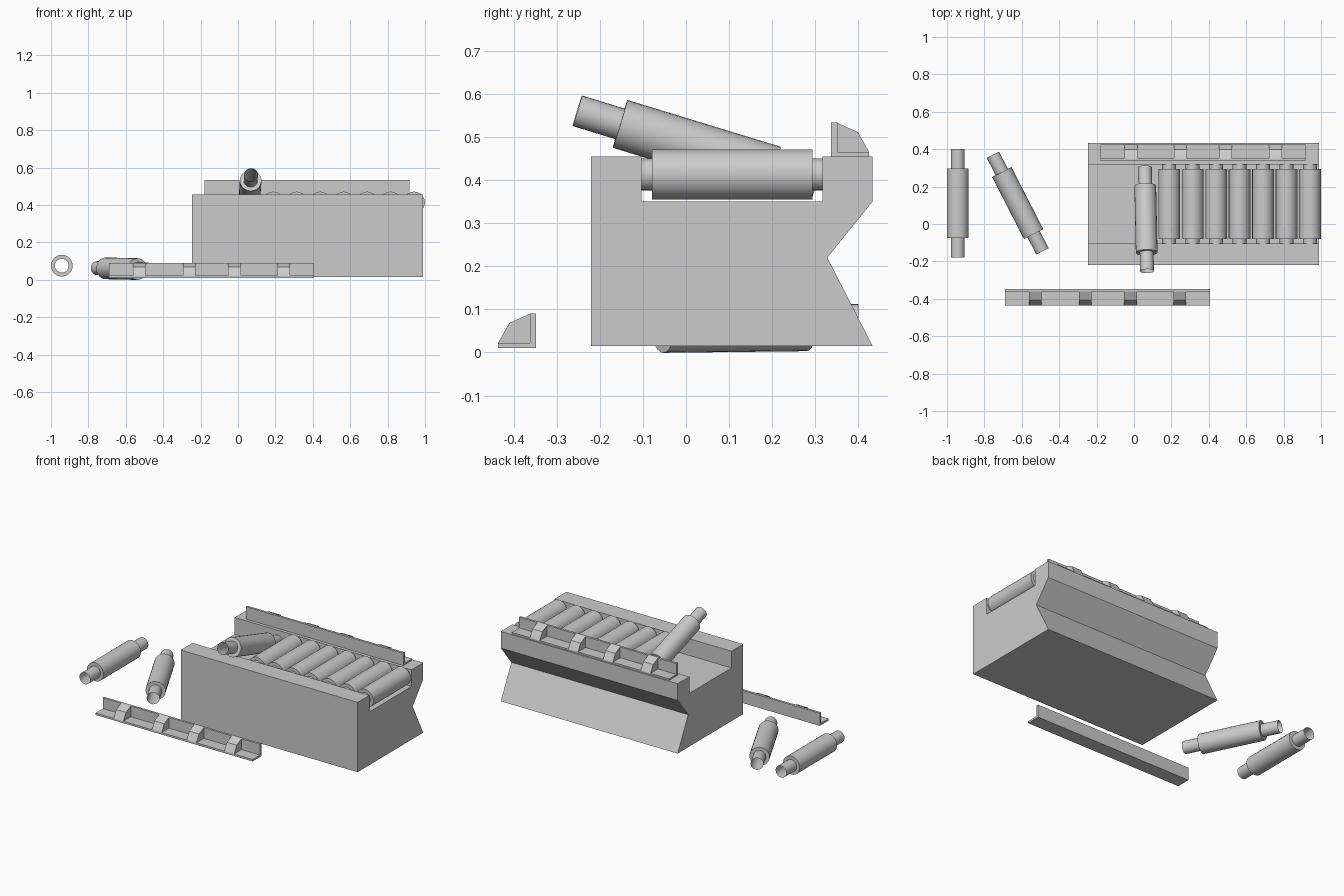
import bpy, bmesh, math
from mathutils import Matrix, Vector

if "Cube" in bpy.data.objects:
    bpy.data.objects.remove(bpy.data.objects["Cube"])


def finish(name, bm):
    bmesh.ops.recalc_face_normals(bm, faces=bm.faces)
    mesh = bpy.data.meshes.new(name)
    bm.to_mesh(mesh)
    bm.free()
    obj = bpy.data.objects.new(name, mesh)
    bpy.context.collection.objects.link(obj)
    return obj


def add_prism(bm, profile, x0, x1):
    """Extrude a (y, z) profile along x."""
    verts = [bm.verts.new((x0, y, z)) for y, z in profile]
    face = bm.faces.new(verts)
    ext = bmesh.ops.extrude_face_region(bm, geom=[face])
    moved = [v for v in ext["geom"] if isinstance(v, bmesh.types.BMVert)]
    bmesh.ops.translate(bm, verts=moved, vec=(x1 - x0, 0, 0))


def roller(name, centre, axis=(0, 1, 0)):
    """Open hollow sleeve with thinner tube ends, stepped along its axis."""
    n = 24
    steps = [(0.037, -0.29), (0.037, -0.186), (0.058, -0.186),
             (0.058, 0.186), (0.037, 0.186), (0.037, 0.29)]
    bm = bmesh.new()
    rings = []
    for r, h in steps:
        rings.append([bm.verts.new((r * math.cos(2 * math.pi * i / n),
                                    r * math.sin(2 * math.pi * i / n), h))
                      for i in range(n)])
    # inner bore running straight through the sleeve
    rings_pairs = list(zip(rings, rings[1:])) + [(rings[1], rings[4])]
    for a, b in rings_pairs:
        for i in range(n):
            j = (i + 1) % n
            bm.faces.new((a[i], a[j], b[j], b[i]))
    obj = finish(name, bm)
    rot = Vector(axis).to_track_quat('Z', 'Y').to_matrix().to_4x4()
    obj.data.transform(Matrix.Translation(centre) @ rot)
    bpy.ops.object.select_all(action='DESELECT')
    obj.select_set(True)
    bpy.context.view_layer.objects.active = obj
    bpy.ops.object.shade_smooth_by_angle(angle=math.radians(35))
    return obj


def rail(name, location, turn):
    """L-shaped guard rail with four chamfered brackets."""
    bm = bmesh.new()
    add_prism(bm, [(-0.044, 0), (0.044, 0), (0.044, 0.08), (0.030, 0.08),
                   (0.030, 0.012), (-0.044, 0.012)], -0.548, 0.548)
    for x in (-0.387, -0.12, 0.122, 0.385):
        add_prism(bm, [(-0.044, 0.012), (0.030, 0.012), (0.030, 0.08),
                       (-0.018, 0.058)], x - 0.034, x + 0.034)
    obj = finish(name, bm)
    obj.location = location
    obj.rotation_euler.z = turn
    return obj


# Conveyor body: trough on top, wedge notch along the back
bm = bmesh.new()
add_prism(bm, [(-0.22, 0.015), (0.433, 0.015), (0.328, 0.22), (0.433, 0.35),
               (0.433, 0.455), (0.317, 0.455), (0.317, 0.35), (-0.103, 0.35),
               (-0.103, 0.455), (-0.22, 0.455)], -0.245, 0.988)
finish("conveyor_body", bm)

# Rollers seated in the trough
for i in range(7):
    roller(f"seated_roller_{i + 1}", (0.188 + 0.1255 * i, 0.107, 0.413))

# Loose rollers: one leaning on the trough, two on the floor
roller("leaning_roller", (0.064, 0.025, 0.476), (-0.02, 0.956, -0.292))
roller("floor_roller_straight", (-0.942, 0.11, 0.075))
roller("floor_roller_angled", (-0.622, 0.112, 0.059), (-0.264, 0.515, 0.006))

# Guard rails: one mounted on the back wall, one fallen in front
rail("mounted_rail", (0.369, 0.381, 0.453), math.pi)
rail("fallen_rail", (-0.141, -0.392, 0.01), 0)
